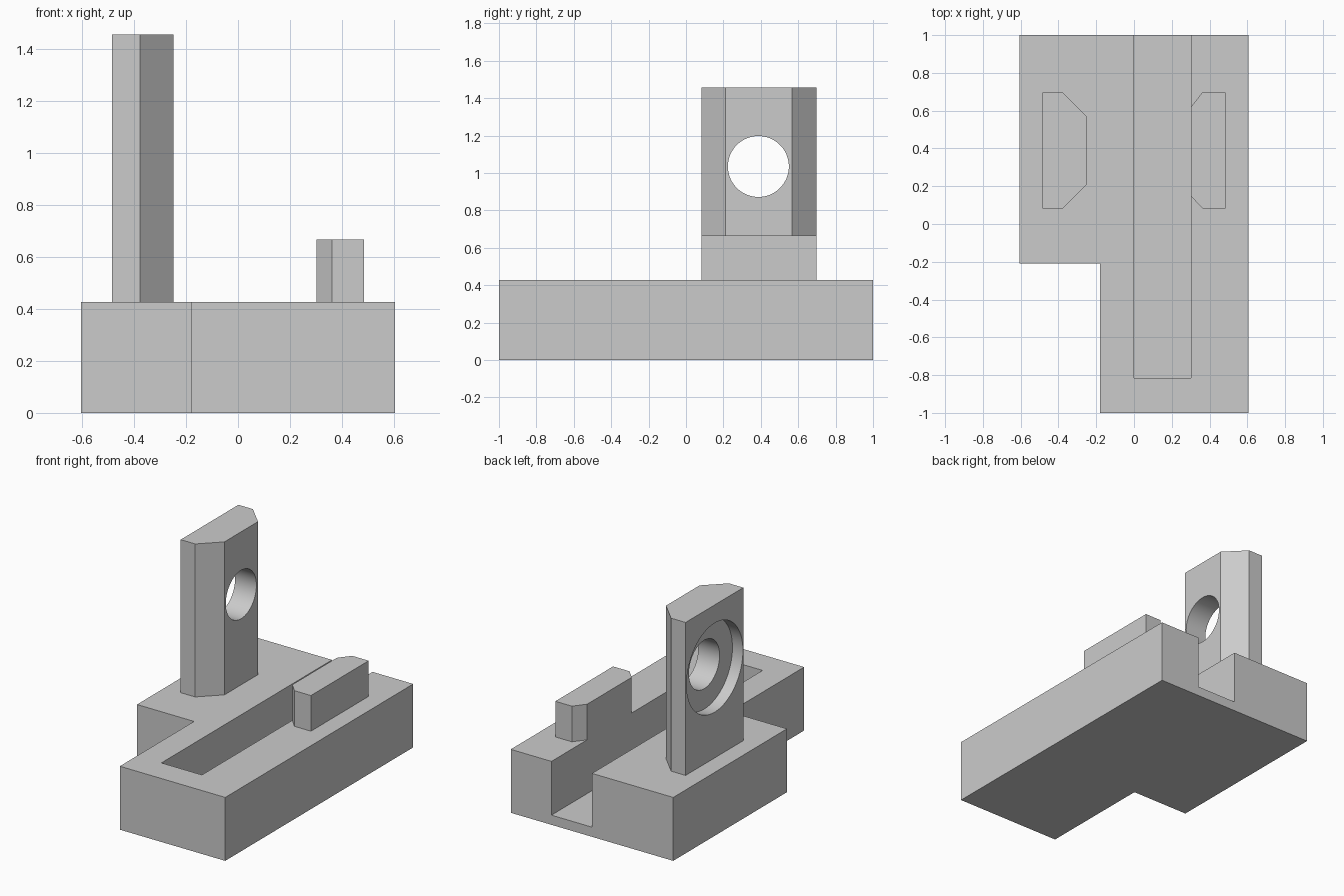
import bpy
import bmesh
import math
from mathutils import Matrix

cube = bpy.data.objects.get("Cube")
if cube:
    bpy.data.objects.remove(cube, do_unlink=True)

GREY = (0.6, 0.6, 0.6, 1.0)
grey = bpy.data.materials.new("plain_grey")
grey.use_nodes = True
grey.diffuse_color = GREY
grey.node_tree.nodes["Principled BSDF"].inputs["Base Color"].default_value = GREY


def finish(bm, name):
    bmesh.ops.recalc_face_normals(bm, faces=bm.faces)
    mesh = bpy.data.meshes.new(name)
    bm.to_mesh(mesh)
    bm.free()
    mesh.materials.append(grey)
    obj = bpy.data.objects.new(name, mesh)
    bpy.context.collection.objects.link(obj)
    return obj


def prism(name, outline, low, high):
    """Extrude a plan outline upward."""
    bm = bmesh.new()
    face = bm.faces.new([bm.verts.new((x, y, low)) for x, y in outline])
    top = bmesh.ops.extrude_face_region(bm, geom=[face])["geom"]
    verts = [v for v in top if isinstance(v, bmesh.types.BMVert)]
    bmesh.ops.translate(bm, vec=(0, 0, high - low), verts=verts)
    return finish(bm, name)


def x_cylinder(name, radius, x0, x1, y, z):
    """Cylinder lying along x."""
    bm = bmesh.new()
    place = Matrix.Translation(((x0 + x1) / 2, y, z)) @ Matrix.Rotation(math.pi / 2, 4, "Y")
    bmesh.ops.create_cone(bm, cap_ends=True, segments=64, radius1=radius,
                          radius2=radius, depth=x1 - x0, matrix=place)
    return finish(bm, name)


def cut(target, cutter):
    """Subtract the cutter, then discard it."""
    cutter.hide_render = True
    mod = target.modifiers.new("cut", "BOOLEAN")
    mod.operation, mod.solver, mod.object = "DIFFERENCE", "EXACT", cutter
    bpy.context.view_layer.objects.active = target
    bpy.ops.object.modifier_apply(modifier=mod.name)
    bpy.data.objects.remove(cutter, do_unlink=True)


# L-shaped base with a slot open at the back
BASE_TOP = 0.427
base = prism("base", [(-0.605, 1), (-0.605, -0.21), (-0.18, -0.21),
                      (-0.18, -1), (0.605, -1), (0.605, 1)], 0, BASE_TOP)
cut(base, prism("slot_cutter", [(0, -0.815), (0.302, -0.815), (0.302, 1.1), (0, 1.1)], 0.065, 0.6))

# Tall chamfered plate with a counterbored hole
Y0, Y1 = 0.083, 0.697
plate = prism("upright_plate", [(-0.485, Y0), (-0.377, Y0), (-0.248, 0.21),
                                (-0.248, 0.567), (-0.377, Y1), (-0.485, Y1)], BASE_TOP, 1.457)
HOLE_Y, HOLE_Z = 0.387, 1.035
cut(plate, x_cylinder("hole_cutter", 0.163, -0.7, 0, HOLE_Y, HOLE_Z))
cut(plate, x_cylinder("counterbore_cutter", 0.3, -0.6, -0.407, HOLE_Y, HOLE_Z))

# Low chamfered block beside the slot
prism("low_block", [(0.485, Y0), (0.362, Y0), (0.302, 0.147),
                    (0.302, 0.62), (0.362, Y1), (0.485, Y1)], BASE_TOP, 0.667)

# Smooth bore walls, sharp edges elsewhere
bpy.ops.object.select_all(action="DESELECT")
plate.select_set(True)
bpy.context.view_layer.objects.active = plate
bpy.ops.object.shade_smooth_by_angle(angle=math.radians(20))
